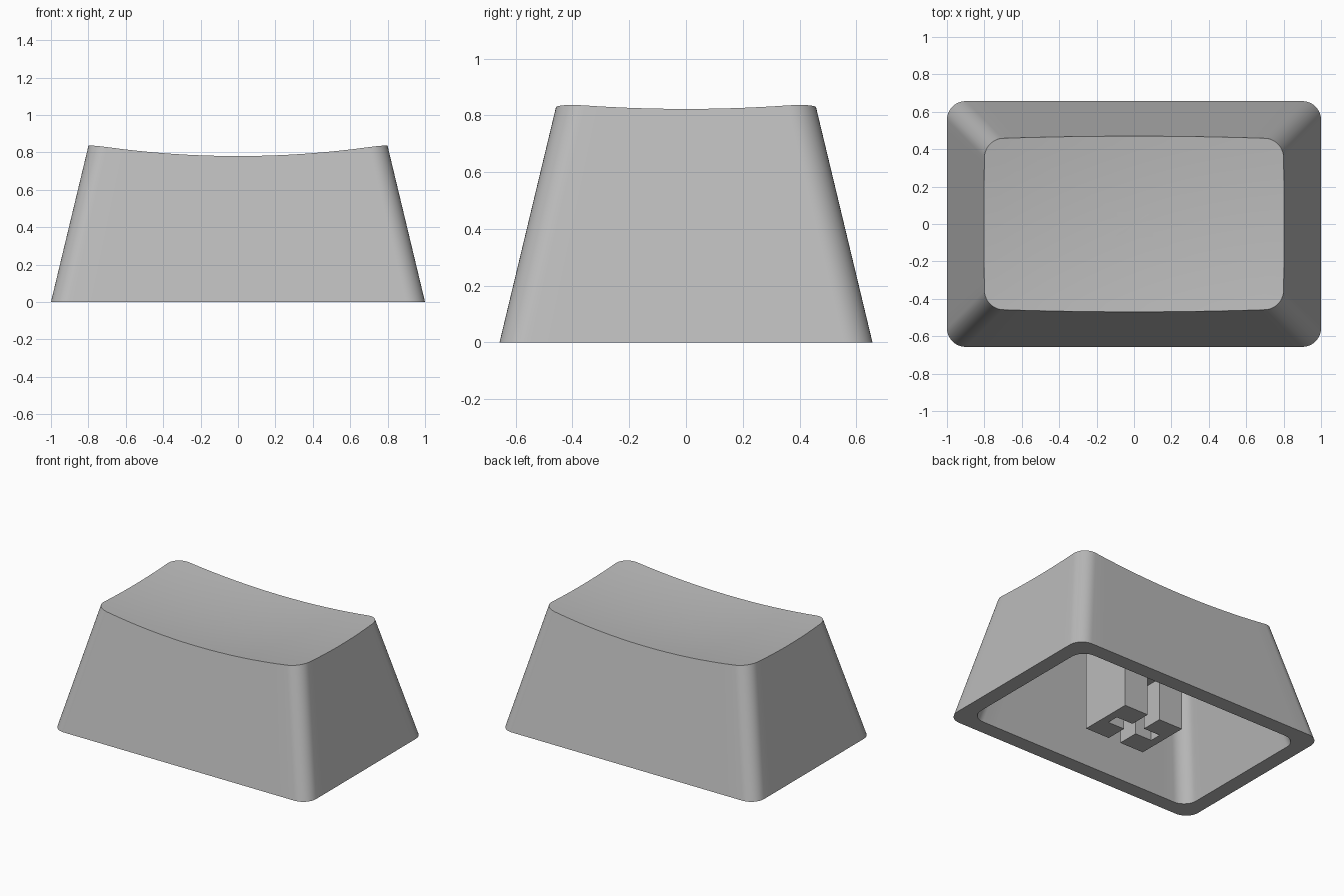
import bpy, bmesh, math
from mathutils import Vector

old = bpy.data.objects.get("Cube")
if old:
    bpy.data.objects.remove(old, do_unlink=True)

HALF_X, HALF_Y = 1.0, 0.657      # footprint
RADIUS = 0.1                     # corner rounding
SLOPE = 0.24                     # inward lean of the walls
WALL = 0.107                     # wall thickness
CEILING = 0.72                   # cavity height

grey = bpy.data.materials.new("light grey plastic")
grey.use_nodes = True
grey.diffuse_color = (0.5, 0.5, 0.5, 1)
grey.node_tree.nodes["Principled BSDF"].inputs["Base Color"].default_value = (0.5, 0.5, 0.5, 1)


def dish(x, y):
    """Height of the hollowed top surface."""
    return 0.758 + 0.1 * (x * x + y * y)


def outline(side_steps=16, arc_steps=10):
    """Rounded rectangle as (core corner point, outward direction) pairs."""
    cx, cy = HALF_X - RADIUS, HALF_Y - RADIUS
    corners = [(cx, cy), (-cx, cy), (-cx, -cy), (cx, -cy)]
    points = []
    for i, corner in enumerate(corners):
        for j in range(arc_steps + 1):
            a = (i + j / arc_steps) * math.pi / 2
            points.append((Vector(corner), Vector((math.cos(a), math.sin(a)))))
        # straight side leading to the next corner
        a = (i + 1) * math.pi / 2
        direction = Vector((math.cos(a), math.sin(a)))
        for j in range(1, side_steps):
            p = Vector(corner).lerp(Vector(corners[(i + 1) % 4]), j / side_steps)
            points.append((p, direction))
    return points


def place(point, inset):
    """Move an outline point inward while keeping the corner radius."""
    core, direction = point
    x = core.x * (1 - inset / (HALF_X - RADIUS))
    y = core.y * (1 - inset / (HALF_Y - RADIUS))
    return x + direction.x * RADIUS, y + direction.y * RADIUS


def top_point(point):
    """Where the sloping wall meets the dish."""
    z = 0.8
    for _ in range(8):
        x, y = place(point, SLOPE * z)
        z = dish(x, y)
    return x, y, z


def bridge(bm, lower, upper):
    for i in range(len(lower)):
        j = (i + 1) % len(lower)
        bm.faces.new((lower[i], lower[j], upper[j], upper[i]))


def finish(obj):
    obj.data.materials.append(grey)
    bpy.ops.object.select_all(action='DESELECT')
    obj.select_set(True)
    bpy.context.view_layer.objects.active = obj
    bpy.ops.object.shade_smooth_by_angle(angle=math.radians(30))


def add_object(name, bm):
    bmesh.ops.recalc_face_normals(bm, faces=bm.faces)
    mesh = bpy.data.meshes.new(name)
    bm.to_mesh(mesh)
    bm.free()
    obj = bpy.data.objects.new(name, mesh)
    bpy.context.collection.objects.link(obj)
    return obj


def box(name, half_x, half_y, low, high):
    bm = bmesh.new()
    bmesh.ops.create_cube(bm, size=1)
    for v in bm.verts:
        v.co = (v.co.x * 2 * half_x, v.co.y * 2 * half_y, low if v.co.z < 0 else high)
    return add_object(name, bm)


# Cap shell: ceiling, cavity wall, rim, outer wall and dished top
bm = bmesh.new()
shape = outline()


def ring(inset, z):
    return [bm.verts.new((*place(p, inset), z)) for p in shape]


ceiling = ring(WALL + SLOPE * CEILING, CEILING)
inner_rim = ring(WALL, 0)
outer_rim = ring(0, 0)
top_edge = [bm.verts.new(top_point(p)) for p in shape]
bm.faces.new(ceiling)
for a, b in ((ceiling, inner_rim), (inner_rim, outer_rim), (outer_rim, top_edge)):
    bridge(bm, a, b)

# Concentric rings carry the curve of the top
edge = [v.co.copy() for v in top_edge]
last, steps = top_edge, 10
for k in range(steps - 1, 0, -1):
    s = k / steps
    inner = [bm.verts.new((c.x * s, c.y * s, dish(c.x * s, c.y * s))) for c in edge]
    bridge(bm, last, inner)
    last = inner
centre = bm.verts.new((0, 0, dish(0, 0)))
for i in range(len(last)):
    bm.faces.new((last[i], last[(i + 1) % len(last)], centre))
finish(add_object("cap_shell", bm))

# Mounting stem with a cross-shaped slot, open at front and back
stem = box("mounting_stem", 0.235, 0.193, 0, 0.74)
for name, hx, hy in (("slot_cutter_long", 0.048, 0.3), ("slot_cutter_wide", 0.178, 0.042)):
    cutter = box(name, hx, hy, -0.1, 0.3)
    cutter.hide_render = True
    cutter.display_type = 'WIRE'
    cut = stem.modifiers.new(name, 'BOOLEAN')
    cut.operation = 'DIFFERENCE'
    cut.object = cutter
finish(stem)
